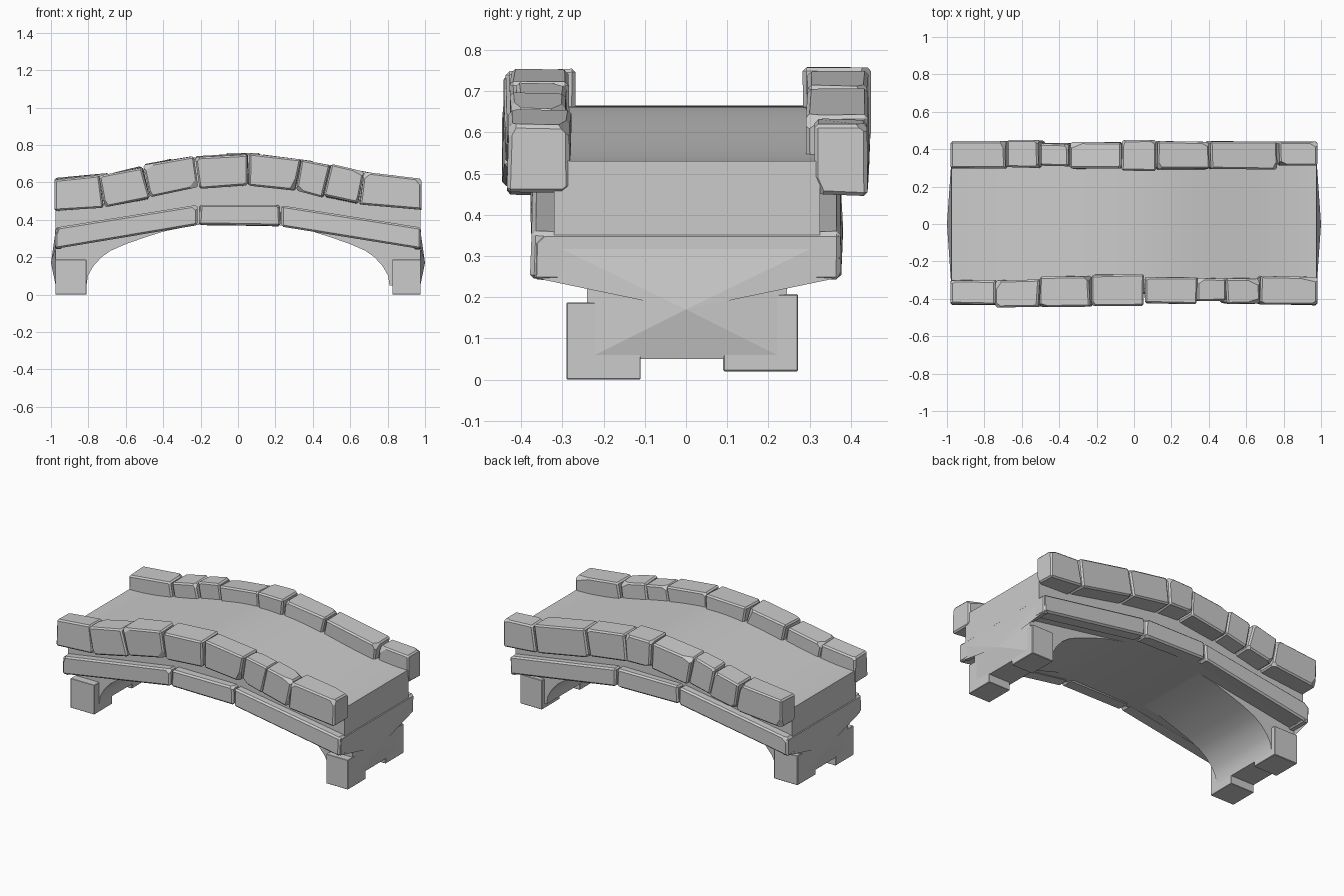
import bpy, bmesh, math, random
from mathutils import Vector

random.seed(4)
cube = bpy.data.objects.get("Cube")
if cube:
    bpy.data.objects.remove(cube, do_unlink=True)

grey = bpy.data.materials.new("stone_grey")
grey.use_nodes = True
grey.diffuse_color = (0.6, 0.6, 0.6, 1)
grey.node_tree.nodes["Principled BSDF"].inputs["Base Color"].default_value = (0.6, 0.6, 0.6, 1)


def finish(name, bm, smooth=False):
    bmesh.ops.recalc_face_normals(bm, faces=bm.faces[:])
    mesh = bpy.data.meshes.new(name)
    bm.to_mesh(mesh)
    bm.free()
    mesh.materials.append(grey)
    obj = bpy.data.objects.new(name, mesh)
    bpy.context.collection.objects.link(obj)
    if smooth:
        bpy.ops.object.select_all(action='DESELECT')
        obj.select_set(True)
        bpy.context.view_layer.objects.active = obj
        bpy.ops.object.shade_smooth_by_angle(angle=math.radians(25))
    return obj


def deck_z(x):
    return 0.53 + 0.0675 * (1 + math.cos(math.pi * x / 0.98))


def ledge_z(x):
    return 0.372 - 0.162 * max(0, abs(x) - 0.2)


def extrude_profile(name, points, y0, y1, smooth=False):
    bm = bmesh.new()
    face = bm.faces.new([bm.verts.new((x, y0, z)) for x, z in points])
    side = bmesh.ops.extrude_face_region(bm, geom=[face])["geom"]
    verts = [v for v in side if isinstance(v, bmesh.types.BMVert)]
    bmesh.ops.translate(bm, verts=verts, vec=(0, y1 - y0, 0))
    return finish(name, bm, smooth)


# One worn block: eight corners, bevelled edges, a few chipped corners
def stone(name, x, y, low, high, lean=0.0, jitter=0.005, bevel=0.007, chips=3):
    bm = bmesh.new()
    bmesh.ops.create_cube(bm, size=1)
    corners = []
    for v in bm.verts:
        sign = v.co * 2
        px, py = x[sign.x > 0], y[sign.y > 0]
        z = (high if sign.z > 0 else low)(px)
        if lean and abs(px) < 0.95:
            px += sign.z * lean * math.sin(math.pi * px / 0.98)
        shift = Vector([random.uniform(-jitter, jitter) for _ in range(3)])
        if abs(px) > 0.95:
            shift.x = 0
        v.co = Vector((px, py, z)) + shift
        corners.append((v.co.copy(), sign))
    bmesh.ops.bevel(bm, geom=bm.edges[:], offset=bevel, segments=1, affect='EDGES')
    for co, sign in random.sample(corners, chips):
        normal = Vector([s * random.uniform(0.3, 1) for s in sign]).normalized()
        depth = random.uniform(0.012, 0.022)
        cut = bmesh.ops.bisect_plane(bm, geom=bm.verts[:] + bm.edges[:] + bm.faces[:],
                                     plane_co=co - normal * depth, plane_no=normal,
                                     clear_outer=True)["geom_cut"]
        rim = [e for e in cut if isinstance(e, bmesh.types.BMEdge)]
        if len(rim) > 2:
            bmesh.ops.edgeloop_fill(bm, edges=rim)
    return finish(name, bm)


# Deck body: curved road on top, straight sloping ceiling below
END = 0.975
road = [(END * i / 24, deck_z(END * i / 24)) for i in range(-24, 25)]
ceiling = [(x, ledge_z(x) + 0.003) for x in (END, 0.2, -0.2, -END)]
extrude_profile("deck_body", road + ceiling, -0.32, 0.325, True)

# Abutments that curve up into the arch
curve = [(0.81, 0.05), (0.803, 0.1), (0.775, 0.15), (0.73, 0.2), (0.68, 0.235),
         (0.6, 0.27), (0.5, 0.305), (0.4, 0.337), (0.25, 0.368)]
for side, label in ((1, "left"), (-1, "right")):
    shape = [(END, 0.05)] + curve + [(0.25, 0.39), (END, 0.33)]
    extrude_profile(label + "_abutment", [(side * x, z) for x, z in shape], -0.24, 0.245, True)

    # Slightly bulging end face
    bm = bmesh.new()
    half = [(0.1, 0.05), (0.24, 0.05), (0.24, 0.245), (0.36, 0.245), (0.36, 0.345)]
    outline = half + [(-y, z) for y, z in reversed(half)]
    ring = [bm.verts.new((side * END, y, z)) for y, z in outline]
    tip = bm.verts.new((side * 1.0, 0, 0.17))
    bm.faces.new(ring)
    for a, b in zip(ring, ring[1:] + ring[:1]):
        bm.faces.new((a, b, tip))
    finish(label + "_end_face", bm)

    # Ledge across the end
    stone(label + "_end_ledge", sorted((side * 0.94, side * 0.979)), (-0.368, 0.372),
          lambda x: 0.243, lambda x: 0.353, jitter=0.002, chips=2)

    # Corner feet
    inner = 0.825 if side > 0 else 0.81
    span = sorted((side * inner, side * 0.977))
    stone(label + "_front_foot", span, (-0.29, -0.11), lambda x: 0.0, lambda x: 0.187,
          jitter=0, bevel=0.002, chips=0)
    stone(label + "_back_foot", span, (0.09, 0.272), lambda x: 0.02, lambda x: 0.207,
          jitter=0, bevel=0.003, chips=0)

# Projecting ledge stones along both sides
for label, y in (("front", (-0.375, -0.29)), ("back", (0.29, 0.378))):
    for i, x in enumerate(((-0.977, -0.215), (-0.205, 0.225), (0.235, 0.977))):
        stone(f"{label}_ledge_stone_{i + 1}", x, y, ledge_z, lambda x: ledge_z(x) + 0.11,
              jitter=0.004, bevel=0.01, chips=3)

# Parapet stones: seam positions, then inner and outer distance for each stone
parapets = {
    "front": (-1, (-0.98, -0.73, -0.49, -0.225, 0.055, 0.325, 0.475, 0.66, 0.98),
              ((0.3, 0.43), (0.3, 0.445), (0.28, 0.44), (0.27, 0.435),
               (0.285, 0.425), (0.29, 0.41), (0.29, 0.425), (0.28, 0.432))),
    "back": (1, (-0.98, -0.67, -0.49, -0.33, -0.065, 0.115, 0.39, 0.76, 0.98),
             ((0.3, 0.443), (0.3, 0.448), (0.31, 0.43), (0.295, 0.44),
              (0.285, 0.452), (0.292, 0.44), (0.295, 0.44), (0.308, 0.443))),
}
for label, (side, seams, depths) in parapets.items():
    for i, depth in enumerate(depths):
        x = (seams[i] + 0.003 * (i > 0), seams[i + 1] - 0.003 * (i < 7))
        lift = random.uniform(-0.006, 0.006)
        stone(f"{label}_parapet_stone_{i + 1}", x, sorted(side * d for d in depth),
              lambda x: deck_z(x) - 0.08 + lift, lambda x: deck_z(x) + 0.09 + lift,
              lean=0.018, bevel=0.009, chips=4)
